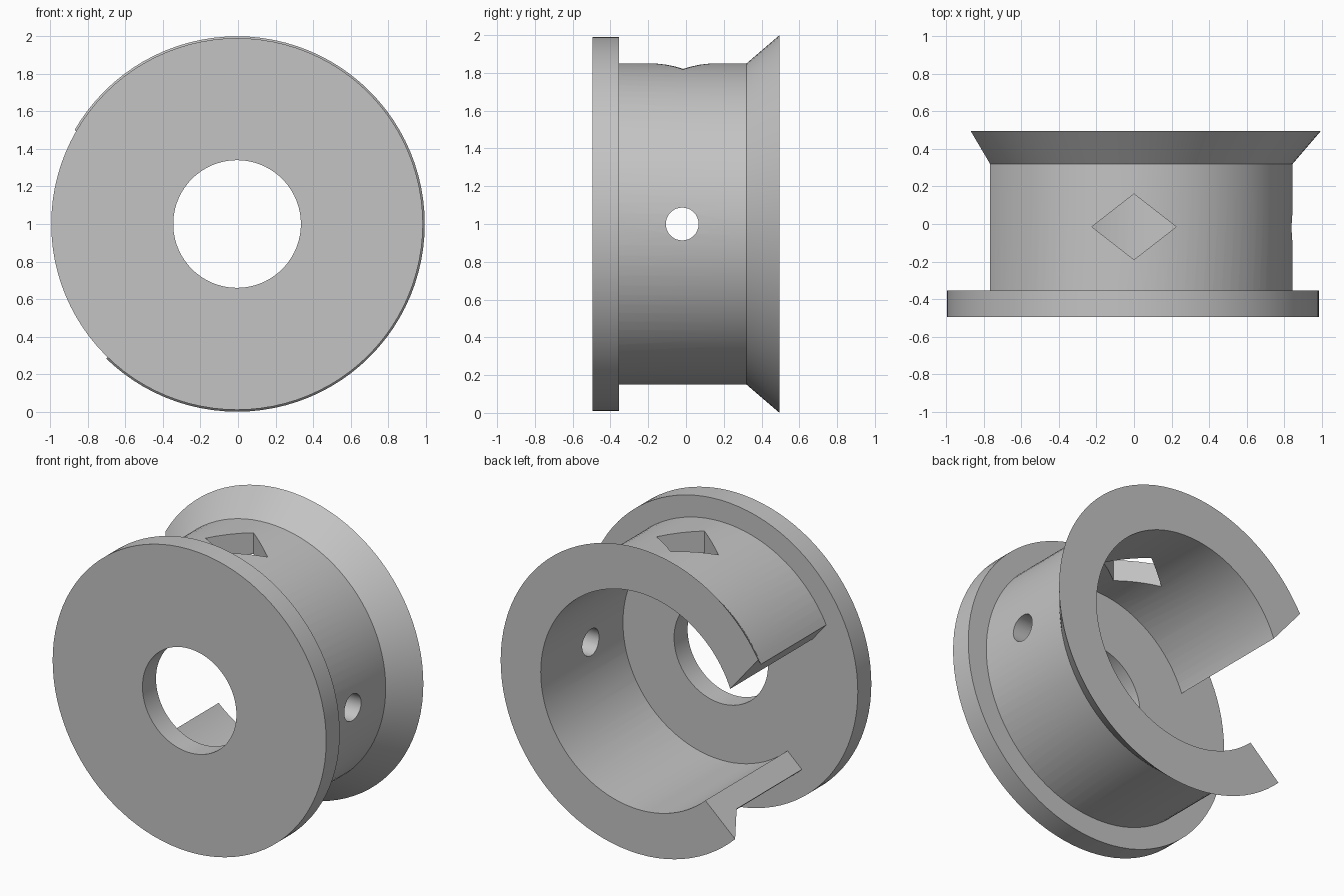
import bpy, bmesh, math
from mathutils import Vector, Matrix

SEGMENTS = 96
AXIS = Vector((-0.005, 0, 1))   # the spool's centre line runs along y

if "Cube" in bpy.data.objects:
    bpy.data.objects.remove(bpy.data.objects["Cube"])

grey = bpy.data.materials.new("matte grey")
grey.use_nodes = True
colour = (0.55, 0.55, 0.55, 1)
grey.diffuse_color = colour
grey.node_tree.nodes["Principled BSDF"].inputs["Base Color"].default_value = colour


def finish(name, bm):
    bmesh.ops.recalc_face_normals(bm, faces=bm.faces)
    mesh = bpy.data.meshes.new(name)
    bm.to_mesh(mesh)
    bm.free()
    mesh.materials.append(grey)
    obj = bpy.data.objects.new(name, mesh)
    bpy.context.collection.objects.link(obj)
    return obj


def lathe(name, profile):
    """Turn a closed (radius, y) outline around the centre line."""
    bm = bmesh.new()
    verts = [bm.verts.new(AXIS + Vector((r, y, 0))) for r, y in profile]
    edges = [bm.edges.new((v, verts[i - 1])) for i, v in enumerate(verts)]
    bmesh.ops.spin(bm, geom=verts + edges, cent=AXIS, axis=(0, 1, 0),
                   angle=math.tau, steps=SEGMENTS, use_merge=True)
    bmesh.ops.remove_doubles(bm, verts=bm.verts, dist=0.0001)
    return finish(name, bm)


def prism(name, points, depth):
    """Extrude a closed outline along a vector."""
    bm = bmesh.new()
    face = bm.faces.new([bm.verts.new(p) for p in points])
    new = bmesh.ops.extrude_face_region(bm, geom=[face], use_keep_orig=True)["geom"]
    bmesh.ops.translate(bm, vec=depth, verts=[v for v in new if isinstance(v, bmesh.types.BMVert)])
    return finish(name, bm)


def combine(target, other, operation):
    other.hide_render = True
    mod = target.modifiers.new(operation, "BOOLEAN")
    mod.operation, mod.solver, mod.object = operation, "EXACT", other
    bpy.ops.object.select_all(action="DESELECT")
    bpy.context.view_layer.objects.active = target
    target.select_set(True)
    bpy.ops.object.modifier_apply(modifier=mod.name)
    bpy.data.objects.remove(other)


# Hollow drum with a flared rear rim, and the front flange with its bore
spool = lathe("spool_body", [(0.71, -0.42), (0.85, -0.42), (0.85, 0.32),
                             (1.0, 0.495), (0.71, 0.495)])
flange = lathe("front_flange", [(0.34, -0.495), (0.99, -0.495),
                                (0.99, -0.355), (0.34, -0.355)])

# Open wedge on one side of the drum and rim
wedge = [(-0.22, 0.72), (-1.5, 2.26), (-3, 1), (-1.7, -0.62)]
combine(spool, prism("wedge_cutter", [(x, -0.6, z) for x, z in wedge], (0, 1.3, 0)), "DIFFERENCE")

# Diamond opening through the top wall
diamond = [(0.225, -0.015), (0, 0.16), (-0.225, -0.015), (0, -0.19)]
combine(spool, prism("diamond_cutter", [(x, y, 1.3) for x, y in diamond], (0, 0, 1)), "DIFFERENCE")

# Round hole through the side wall
ring = [(0.4, -0.02 + 0.087 * math.cos(a), 1 + 0.087 * math.sin(a))
        for a in (math.tau * i / 32 for i in range(32))]
combine(spool, prism("side_hole_cutter", ring, (0.8, 0, 0)), "DIFFERENCE")

# Join the flange to the drum
combine(spool, flange, "UNION")
bpy.ops.object.shade_smooth_by_angle(angle=math.radians(25))
